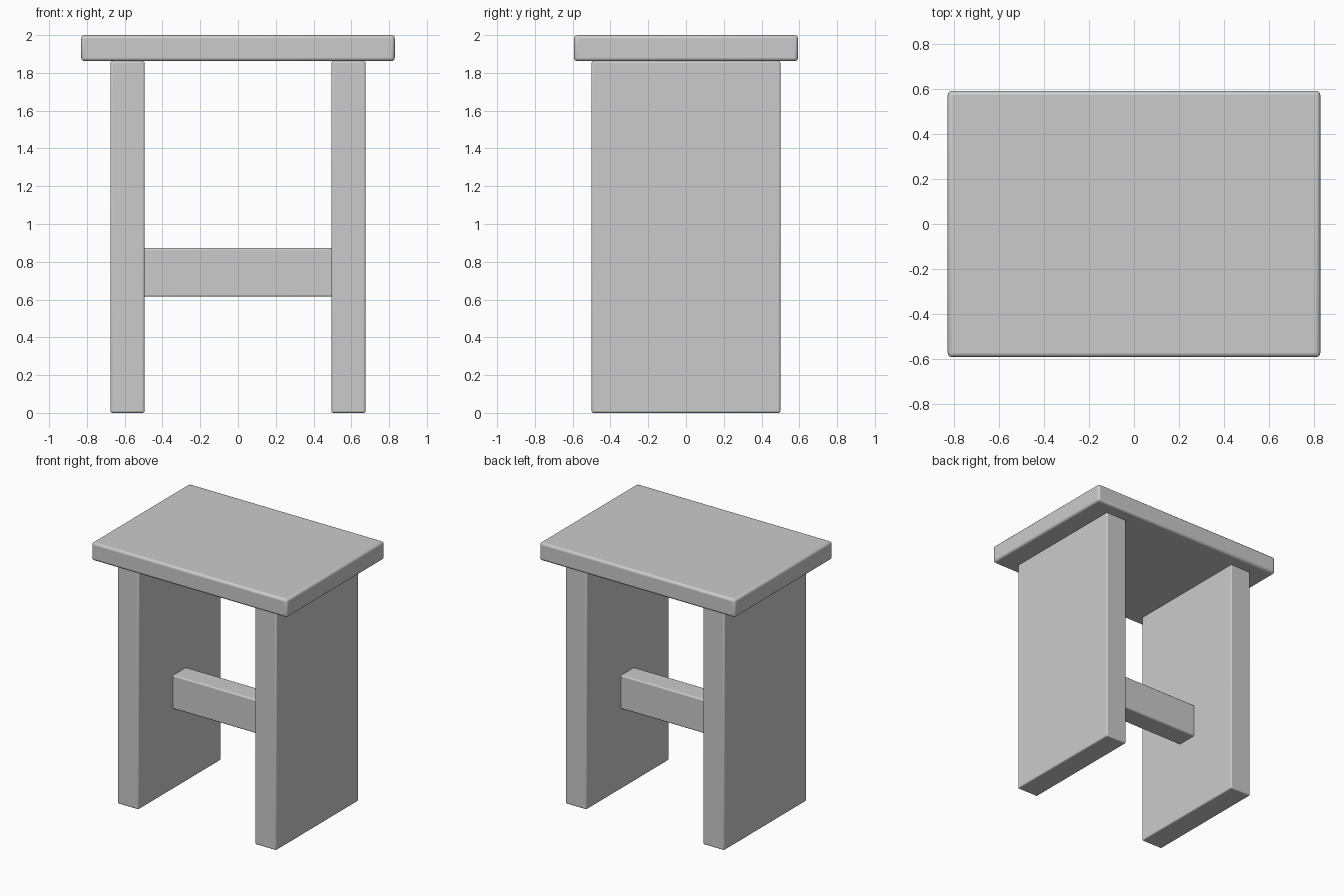
import bpy

if "Cube" in bpy.data.objects:
    bpy.data.objects.remove(bpy.data.objects["Cube"])


def board(name, x, y, z, bevel):
    """Softly rounded plank spanning the given (min, max) ranges."""
    bpy.ops.mesh.primitive_cube_add(size=1)
    ob = bpy.context.object
    ob.name = name
    ob.location = [(a + b) / 2 for a, b in (x, y, z)]
    ob.scale = [b - a for a, b in (x, y, z)]
    bpy.ops.object.transform_apply(location=False, rotation=False, scale=True)
    mod = ob.modifiers.new("rounded_edges", 'BEVEL')
    mod.width = bevel
    mod.segments = 3
    bpy.ops.object.shade_smooth_by_angle()
    return ob


# Seat slab
board("seat", (-0.83, 0.83), (-0.593, 0.593), (1.862, 2.0), 0.018)

# Two wide panel legs
for side, sx in (("left", -1), ("right", 1)):
    board(side + "_leg", sorted((sx * 0.495, sx * 0.675)),
          (-0.5, 0.5), (0, 1.862), 0.01)

# Stretcher joining the legs, ends let slightly into the panels
board("stretcher", (-0.51, 0.51), (-0.082, 0.082), (0.615, 0.873), 0.01)
